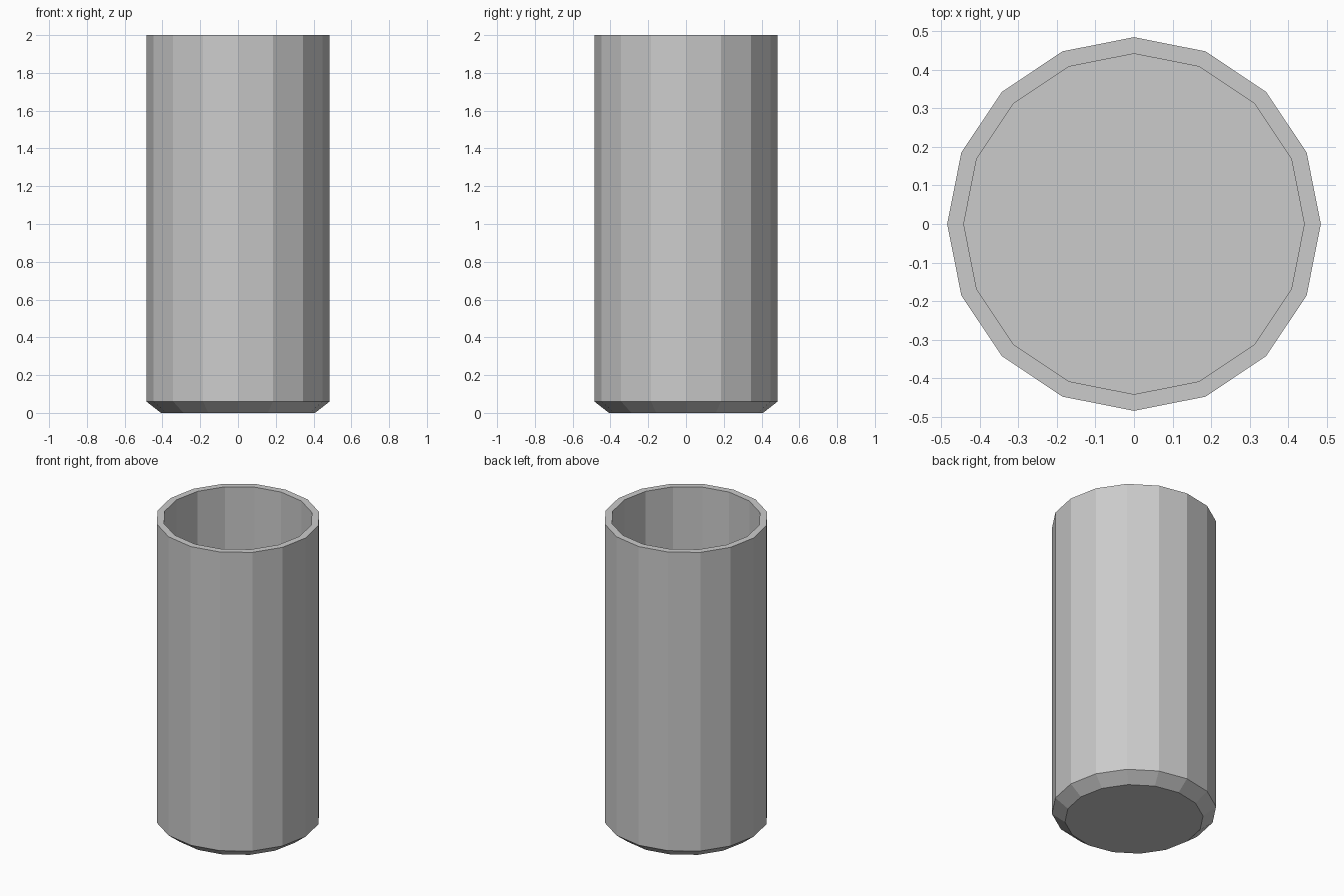
import bpy, bmesh
from math import cos, sin, tau

if "Cube" in bpy.data.objects:
    bpy.data.objects.remove(bpy.data.objects["Cube"])

SIDES = 16
# (radius, height) from underside, up the outer wall, over the rim, down to the inner floor
PROFILE = [(0.408, 0.0), (0.485, 0.06), (0.485, 2.0), (0.442, 2.0), (0.442, 0.06)]

bm = bmesh.new()
rings = [[bm.verts.new((r * cos(tau * i / SIDES), r * sin(tau * i / SIDES), z))
          for i in range(SIDES)] for r, z in PROFILE]

# Chamfer, outer wall, rim and inner wall
for low, high in zip(rings, rings[1:]):
    for i in range(SIDES):
        j = (i + 1) % SIDES
        bm.faces.new((low[i], low[j], high[j], high[i]))

# Underside and inner floor
bm.faces.new(rings[0][::-1])
bm.faces.new(rings[-1])
bmesh.ops.recalc_face_normals(bm, faces=bm.faces)

mesh = bpy.data.meshes.new("cup")
bm.to_mesh(mesh)
bm.free()
bpy.context.collection.objects.link(bpy.data.objects.new("cup", mesh))
